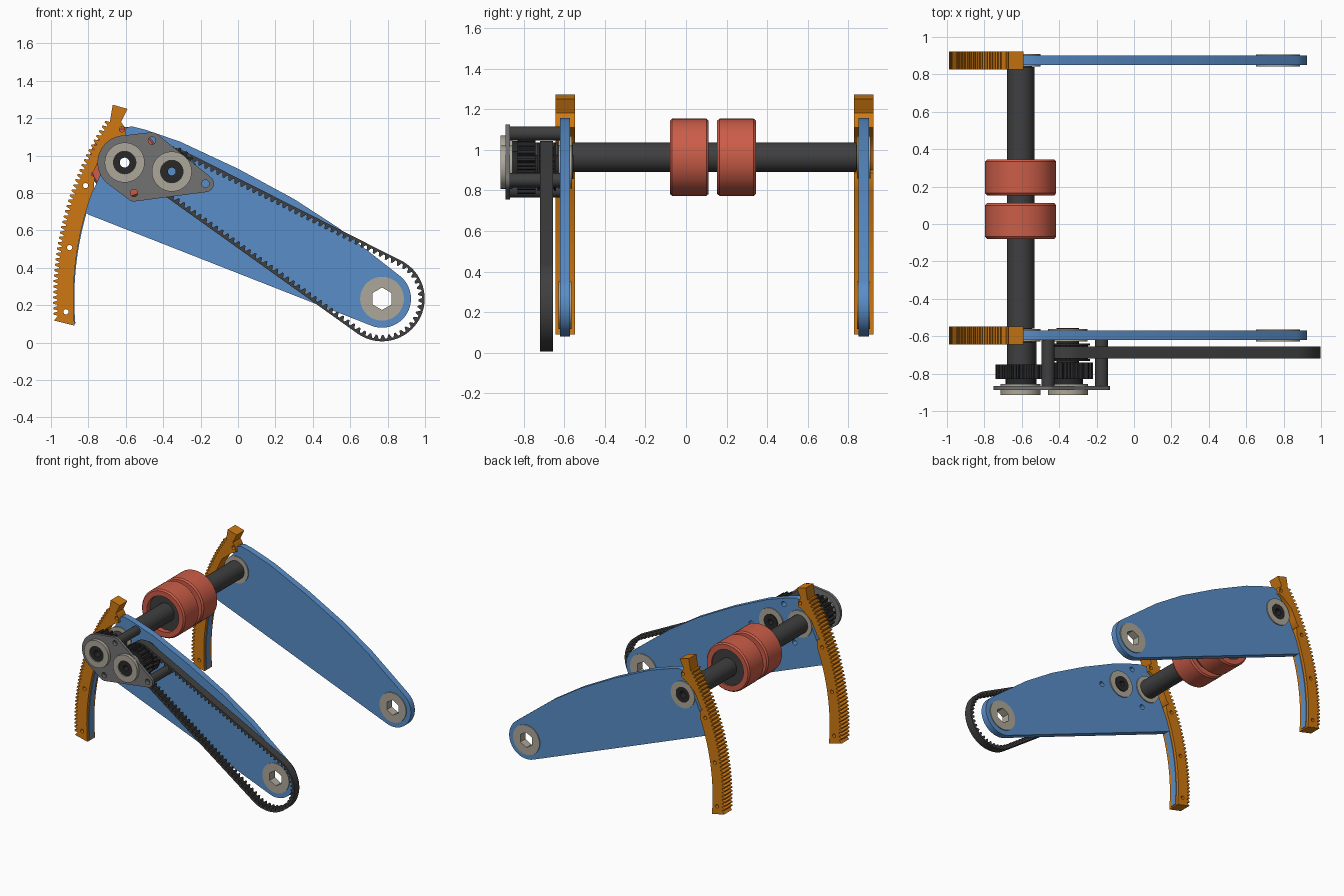
import bpy, bmesh
from math import sin, cos, pi, radians
from mathutils import Vector
from mathutils.geometry import convex_hull_2d

cube = bpy.data.objects.get("Cube")
if cube:
    bpy.data.objects.remove(cube)


def material(name, *rgb):
    m = bpy.data.materials.new(name)
    m.use_nodes = True
    m.diffuse_color = (*rgb, 1)
    m.node_tree.nodes["Principled BSDF"].inputs["Base Color"].default_value = (*rgb, 1)
    return m


BLUE = material("arm blue", .10, .27, .58)
ORANGE = material("rack orange", .62, .19, .006)
RED = material("roller red", .60, .11, .065)
DARK = material("dark tube", .05, .05, .05)
BLACK = material("gear black", .022, .022, .022)
GREY = material("plate grey", .17, .17, .17)
CREAM = material("bearing cream", .42, .39, .32)


# ---------- helpers: outlines are lists of (x, z) ----------
def circle(c, r, n=48, turn=0):
    return [(c[0] + r * cos(turn + 2 * pi * i / n), c[1] + r * sin(turn + 2 * pi * i / n))
            for i in range(n)]


def hull(*loops):
    pts = [Vector(p) for loop in loops for p in loop]
    return [pts[i] for i in convex_hull_2d(pts)]


def polar(c, r, deg):
    return (c[0] + r * cos(radians(deg)), c[1] + r * sin(radians(deg)))


def finish(ob, mat):
    me = ob.data
    bm = bmesh.new()
    bm.from_mesh(me)
    bmesh.ops.remove_doubles(bm, verts=bm.verts, dist=1e-5)
    bmesh.ops.recalc_face_normals(bm, faces=bm.faces)
    bm.to_mesh(me)
    bm.free()
    me.materials.clear()
    me.materials.append(mat)
    me.shade_smooth()
    me.set_sharp_from_angle(angle=radians(32))


def slab(name, outline, y0, y1, mat, holes=()):
    """Extrude an outline with holes from y0 to y1."""
    cu = bpy.data.curves.new(name, 'CURVE')
    cu.dimensions = '2D'
    cu.fill_mode = 'BOTH'
    cu.extrude = (y1 - y0) / 2
    for loop in (outline, *holes):
        s = cu.splines.new('POLY')
        s.points.add(len(loop) - 1)
        for p, q in zip(s.points, loop):
            p.co = (q[0], q[1], 0, 1)
        s.use_cyclic_u = True
    tmp = bpy.data.objects.new(name + " outline", cu)
    bpy.context.collection.objects.link(tmp)
    me = bpy.data.meshes.new_from_object(tmp.evaluated_get(bpy.context.evaluated_depsgraph_get()))
    bpy.data.objects.remove(tmp)
    ob = bpy.data.objects.new(name, me)
    ob.rotation_euler.x = pi / 2
    ob.location.y = (y0 + y1) / 2
    bpy.context.collection.objects.link(ob)
    finish(ob, mat)
    return ob


def ring(name, c, r, bore, y0, y1, mat):
    return slab(name, circle(c, r), y0, y1, mat, [circle(c, bore)])


def lathe(name, c, profile, y0, mat):
    """Spin a closed (radius, y) profile about the y axis."""
    bm = bmesh.new()
    vs = [bm.verts.new((r, y, 0)) for r, y in profile]
    edges = [bm.edges.new((a, b)) for a, b in zip(vs, vs[1:] + vs[:1])]
    bmesh.ops.spin(bm, geom=vs + edges, cent=(0, 0, 0), axis=(0, 1, 0),
                   angle=2 * pi, steps=64, use_merge=True)
    me = bpy.data.meshes.new(name)
    bm.to_mesh(me)
    bm.free()
    ob = bpy.data.objects.new(name, me)
    ob.location = (c[0], y0, c[1])
    bpy.context.collection.objects.link(ob)
    finish(ob, mat)


def gear(name, c, root, tip, n, y0, y1, phase, mat):
    pts = []
    for i in range(n):
        for off, r in ((-.3, root), (-.15, tip), (.15, tip), (.3, root)):
            pts.append(polar(c, r, phase + 360 * (i + off) / n))
    slab(name, pts, y0, y1, mat, [circle(c, .055)])


def toothed_inside(loop, pitch, depth):
    """Replace a convex loop by one with teeth pointing inwards."""
    centre = sum(loop, Vector((0, 0))) / len(loop)
    segs = [(a, b, (b - a).length) for a, b in zip(loop, loop[1:] + loop[:1])]
    total = sum(s[2] for s in segs)
    n = 4 * round(total / pitch)
    out, k, start = [], 0, 0
    for i in range(n):
        d = total * i / n
        while k < len(segs) - 1 and d > start + segs[k][2]:
            start += segs[k][2]
            k += 1
        a, b, length = segs[k]
        p = a.lerp(b, (d - start) / length)
        inward = Vector((a.y - b.y, b.x - a.x)).normalized()
        if inward.dot(centre - p) < 0:
            inward = -inward
        out.append(p + inward * (depth if i % 4 < 2 else 0))
    return out


PIVOT, AXLE, DRIVE = (.77, .235), (-.606, .963), (-.354, .915)
POSTS = [(-.46, 1.08), (-.174, .85), (-.556, .80)]
RACK_HOLES = [(-.92, .165), (-.90, .508), (-.815, .84), (-.62, 1.14)]

# ---------- side arms with their racks ----------
arm_shape = hull(circle(PIVOT, .155, 64),
                 [(.54, .612), (.3, .768), (0, .93), (-.31, 1.075), (-.5, 1.14), (-.57, 1.157),
                  (-.595, 1.15), (-.7, .98), (-.78, .8), (-.82, .70), (-.80, .685), (-.77, .685)])

rack_shape = [polar(PIVOT, 1.65, 185 - i) for i in range(27)]
rack_shape += [(-.767, .885), (-.79, .90)]
rack_shape += [polar(PIVOT, 1.685, 156 - i) for i in range(5)]
rack_shape += [(-.64, 1.09), (-.60, 1.11), (-.605, 1.15), (-.625, 1.18), (-.59, 1.25), (-.67, 1.272)]
TEETH = 38
for i in range(TEETH):
    for off, r in ((0, 1.735), (.25, 1.758), (.55, 1.758), (.8, 1.735)):
        rack_shape.append(polar(PIVOT, r, 147 + 36.2 * (i + off) / TEETH))
rack_shape.append(polar(PIVOT, 1.758, 183.8))
tail_shape = ([polar(PIVOT, 1.645, 184.6 - i) for i in range(24)]
              + [polar(PIVOT, 1.66, 161.6 + i) for i in range(24)])

for side, y in (("near", -.595), ("far", .875)):
    seats = [circle(AXLE, .09), circle(PIVOT, .10)]
    if side == "near":
        seats += [circle(DRIVE, .09)] + [circle(p, .02, 20) for p in POSTS]
    slab(side + "_arm", arm_shape, y - .025, y + .025, BLUE, seats)
    slab(side + "_arm_tail", tail_shape, y - .025, y + .025, BLUE)
    slab(side + "_rack", rack_shape, y - .048, y + .048, ORANGE,
         [circle(p, .014, 16) for p in RACK_HOLES])
    slab(side + "_pivot_bush", circle(PIVOT, .117), y - .032, y + .032, CREAM,
         [circle(PIVOT, .06, 6, pi / 6)])
    ring(side + "_axle_bearing", AXLE, .105, .06, y - .033, y + .033, CREAM)
ring("drive_arm_bearing", DRIVE, .105, .06, -.628, -.562, CREAM)

# ---------- axle and rollers ----------
ring("axle_tube", AXLE, .073, .05, -.56, .84, DARK)
ring("axle_core", AXLE, .06, .026, -.905, .905, BLACK)
ring("axle_spacer", AXLE, .073, .05, -.75, -.63, DARK)
ring("drive_shaft", DRIVE, .06, .021, -.905, -.555, BLACK)
tyre = [(.14, 0), (.18, 0), (.19, .012), (.19, .18), (.18, .192), (.14, .192)]
for name, y in (("front", -.08), ("rear", .153)):
    lathe(name + "_roller_tyre", AXLE, tyre, y, RED)
    ring(name + "_roller_core", AXLE, .142, .07, y + .04, y + .18, DARK)

# ---------- gearbox ----------
cover = hull(circle(AXLE, .145), *[circle(p, .045) for p in POSTS])
slab("gearbox_cover", cover, -.888, -.866, GREY,
     [circle(p, .02, 20) for p in POSTS] + [circle(AXLE, .09), circle(DRIVE, .09)])
for name, c in (("axle", AXLE), ("drive", DRIVE)):
    ring(name + "_cover_bearing", c, .107, .06, -.914, -.855, CREAM)
for i, p in enumerate(POSTS):
    ring(f"spacer_post_{i + 1}", p, .035, .02, -.866, -.62, DARK)
gear("axle_gear", AXLE, .112, .134, 20, -.83, -.75, -10.8, BLACK)
gear("drive_gear", DRIVE, .112, .134, 20, -.83, -.74, -1.8, BLACK)
ring("axle_gear_hub", AXLE, .08, .055, -.855, -.83, BLACK)
ring("drive_gear_hub", DRIVE, .08, .055, -.855, -.83, BLACK)

# ---------- toothed belt and its pulley ----------
belt_outer = hull(circle(PIVOT, .228, 72), circle(DRIVE, .128, 72))
belt_inner = toothed_inside(hull(circle(PIVOT, .215, 72), circle(DRIVE, .115, 72)), .036, .02)
slab("drive_belt", belt_outer, -.718, -.655, DARK, [belt_inner])
gear("belt_pulley", DRIVE, .09, .108, 18, -.722, -.65, 0, BLACK)
for name, y in (("front", -.732), ("rear", -.65)):
    ring(name + "_pulley_flange", DRIVE, .118, .055, y, y + .01, BLACK)
